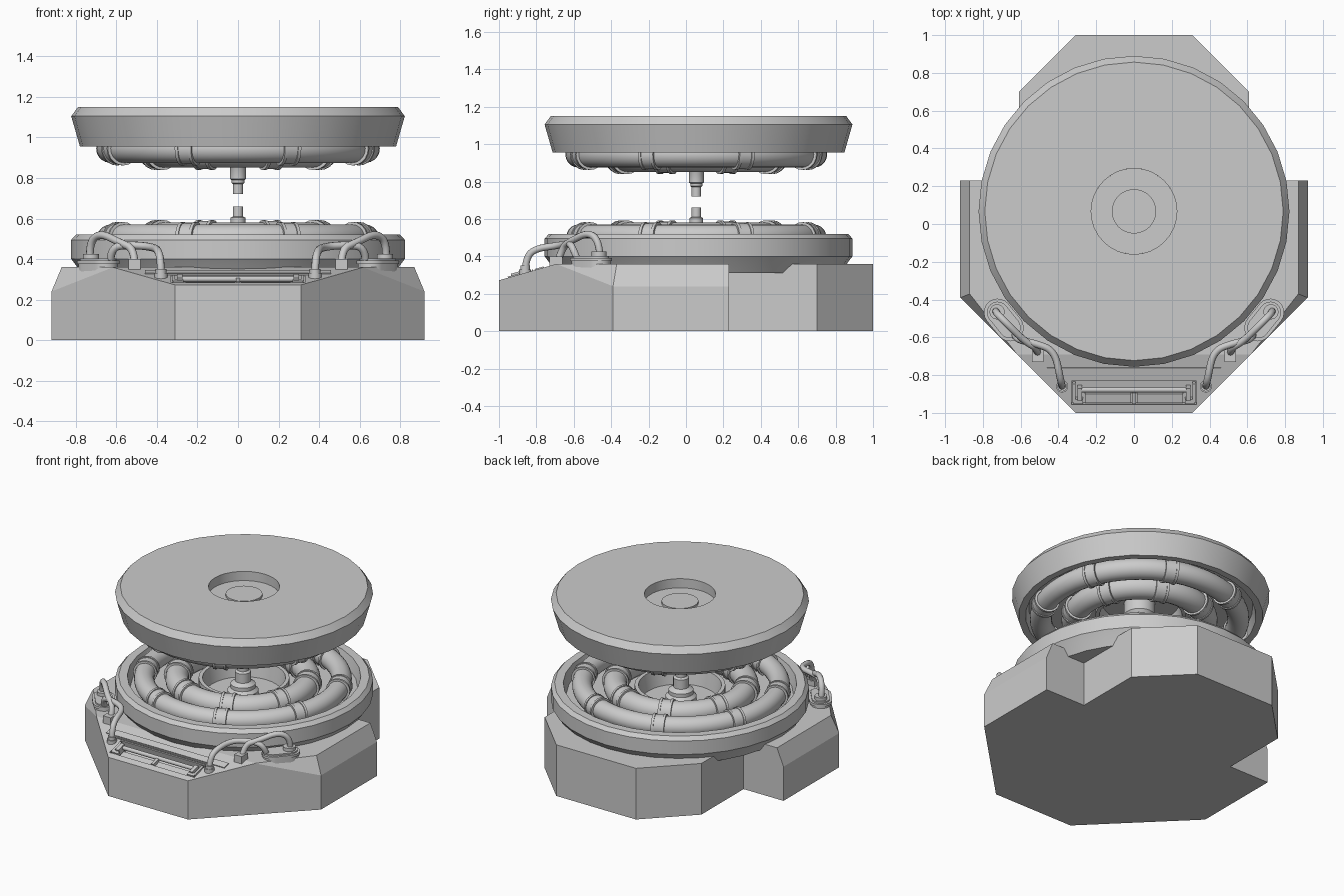
import bpy, bmesh, math
from mathutils import Matrix, Vector

if "Cube" in bpy.data.objects:
    bpy.data.objects.remove(bpy.data.objects["Cube"])

T = Matrix.Translation
DISC_Y, CORE_Y = 0.067, 0.055


def finish(bm, name, smooth=True):
    bmesh.ops.recalc_face_normals(bm, faces=bm.faces)
    me = bpy.data.meshes.new(name)
    bm.to_mesh(me)
    bm.free()
    ob = bpy.data.objects.new(name, me)
    bpy.context.collection.objects.link(ob)
    bpy.ops.object.select_all(action='DESELECT')
    ob.select_set(True)
    bpy.context.view_layer.objects.active = ob
    if smooth:
        bpy.ops.object.shade_smooth_by_angle(angle=math.radians(30))
    return ob


def lathe(name, profile, y, steps):
    bm = bmesh.new()
    vs = [bm.verts.new((r, y, z)) for r, z in profile]
    es = [bm.edges.new(p) for p in zip(vs, vs[1:])]
    bmesh.ops.spin(bm, geom=vs + es, cent=(0, y, 0), axis=(0, 0, 1),
                   angle=2 * math.pi, steps=steps)
    bmesh.ops.remove_doubles(bm, verts=bm.verts, dist=1e-4)
    return finish(bm, name)


def prism(bm, pts, z0, z1):
    face = bm.faces.new([bm.verts.new((x, y, z0)) for x, y in pts])
    ext = bmesh.ops.extrude_face_region(bm, geom=[face], use_keep_orig=True)
    up = [v for v in ext['geom'] if isinstance(v, bmesh.types.BMVert)]
    bmesh.ops.translate(bm, verts=up, vec=(0, 0, z1 - z0))


def box(bm, lo, hi, mat=Matrix()):
    c = [(a + b) / 2 for a, b in zip(lo, hi)]
    s = [b - a for a, b in zip(lo, hi)]
    bmesh.ops.create_cube(bm, size=1, matrix=mat @ T(c) @ Matrix.Diagonal((*s, 1)))


def cyl(bm, r, h, mat, seg=20):
    bmesh.ops.create_cone(bm, cap_ends=True, segments=seg, radius1=r, radius2=r,
                          depth=h, matrix=mat)


# base: notched octagon, sloped front and tapered side chamfers
half = [(0.31, -1), (0.92, -0.39), (0.92, 0.23), (0.61, 0.23), (0.61, 0.70), (0.31, 1)]
bm = bmesh.new()
prism(bm, half + [(-x, y) for x, y in reversed(half)], 0, 0.36)
ang = math.atan2(0.088, 0.31)
SLOPE = T((0, -1, 0.272)) @ Matrix.Rotation(ang, 4, 'X')
cuts = [(Vector((0, -1, 0.272)), Vector((0, -math.sin(ang), math.cos(ang))))]
for s in (-1, 1):
    a, b, c = (Vector((s * x, y, z)) for x, y, z in
               ((0.92, -0.39, 0.24), (0.87, -0.37, 0.36), (0.615, -0.695, 0.36)))
    n = (b - a).cross(c - a)
    cuts += [(a, Vector((s * 0.12, 0, 0.05))), (a, n if n.z > 0 else -n)]
for co, no in cuts:
    bmesh.ops.bisect_plane(bm, geom=bm.verts[:] + bm.edges[:] + bm.faces[:],
                           plane_co=co, plane_no=no.normalized(), clear_outer=True)
    bmesh.ops.holes_fill(bm, edges=bm.edges[:], sides=0)
base = finish(bm, "base", False)

# recess cut in the sloped front
bm = bmesh.new()
box(bm, (-0.33, 0.045, -0.045), (0.33, 0.175, 0.1), SLOPE)
cutter = finish(bm, "recess_cutter", False)
cutter.hide_render = True
bpy.context.view_layer.objects.active = base
mod = base.modifiers.new("recess", 'BOOLEAN')
mod.object, mod.operation, mod.solver = cutter, 'DIFFERENCE', 'EXACT'
bpy.ops.object.modifier_apply(modifier="recess")
bpy.data.objects.remove(cutter)

# latch inside the recess: split plates, bar, end lugs and centre ribs
bm = bmesh.new()
for s in (-1, 1):
    def sbox(x0, x1, y0, y1, z0, z1):
        box(bm, (min(s * x0, s * x1), y0, z0), (max(s * x0, s * x1), y1, z1), SLOPE)
    sbox(0.015, 0.26, 0.05, 0.10, -0.05, -0.012)
    sbox(0.0, 0.01, 0.05, 0.11, -0.05, 0.004)
    sbox(0.27, 0.32, 0.05, 0.075, -0.05, 0.006)
    sbox(0.275, 0.30, 0.07, 0.14, -0.05, 0.016)
    sbox(0.31, 0.325, 0.06, 0.16, -0.05, 0.006)
cyl(bm, 0.014, 0.6, SLOPE @ T((0, 0.125, -0.005)) @ Matrix.Rotation(math.pi / 2, 4, 'Y'))
finish(bm, "front_latch")

# raised trim strips behind the recess
bm = bmesh.new()
box(bm, (-0.37, 0.183, -0.01), (0.37, 0.19, 0.006), SLOPE)
box(bm, (-0.46, 0.20, -0.01), (0.46, 0.25, 0.006), SLOPE)
finish(bm, "front_trim", False)

# lower and upper discs
lathe("lower_disc", [(0, .31), (.76, .31), (.80, .37), (.823, .40), (.823, .495),
                     (.80, .52), (.745, .52), (.725, .44), (.29, .44), (.29, .51),
                     (.265, .51), (.245, .40), (0, .40)], DISC_Y, 32)
lathe("upper_disc", [(.227, 1.15), (.79, 1.15), (.823, 1.105), (.78, .955), (.735, .955),
                     (.715, 1.02), (.29, 1.02), (.29, .955), (.265, .955),
                     (.245, 1.05), (0, 1.05)], DISC_Y, 32).data
lathe("upper_recess", [(.227, 1.15), (.227, 1.085), (.117, 1.085), (.117, 1.10), (0, 1.10)],
      DISC_Y - 0.0, 48)

# electrode posts
lathe("lower_post", [(0, .39), (.10, .39), (.10, .43), (.08, .45), (.08, .475), (.05, .495),
                     (.05, .56), (.036, .57), (.036, .605), (.025, .61), (.025, .66),
                     (0, .66)], CORE_Y, 24)
lathe("upper_post", [(0, 1.06), (.10, 1.06), (.10, .96), (.085, .94), (.085, .89), (.05, .87),
                     (.04, .85), (.04, .795), (.032, .79), (.032, .775), (.025, .77),
                     (.025, .72), (0, .72)], CORE_Y, 24)


# pipe rings with eight ribbed collars each
def pipe_ring(name, R, r, z):
    n = 20
    prof = [(R + r * math.cos(i * 2 * math.pi / n), z + r * math.sin(i * 2 * math.pi / n))
            for i in range(n + 1)]
    lathe(name, prof, CORE_Y, 64)
    bm = bmesh.new()
    for k in range(8):
        m = (T((0, CORE_Y, 0)) @ Matrix.Rotation(math.radians(22.5 + 45 * k), 4, 'Z')
             @ T((R, 0, z)) @ Matrix.Rotation(math.pi / 2, 4, 'X'))
        cyl(bm, r + 0.007, 0.075, m)
        for d in (-0.035, 0.035):
            cyl(bm, r + 0.013, 0.016, m @ T((0, 0, d)))
    finish(bm, name + "_collars")


pipe_ring("lower_outer_pipe", 0.63, 0.065, 0.505)
pipe_ring("lower_inner_pipe", 0.42, 0.075, 0.505)
pipe_ring("upper_outer_pipe", 0.63, 0.07, 0.945)
pipe_ring("upper_inner_pipe", 0.42, 0.078, 0.93)


def cable(name, pts, r=0.019):
    cu = bpy.data.curves.new(name, 'CURVE')
    cu.dimensions, cu.bevel_depth, cu.bevel_resolution = '3D', r, 3
    sp = cu.splines.new('NURBS')
    sp.points.add(len(pts) - 1)
    for p, co in zip(sp.points, pts):
        p.co = (*co, 1)
    sp.use_endpoint_u, sp.order_u, sp.resolution_u = True, 3, 8
    bpy.context.collection.objects.link(bpy.data.objects.new(name, cu))


# connector blocks and cables on both front corners
for s, side in ((-1, "left"), (1, "right")):
    bm = bmesh.new()
    a = math.atan2(-0.08, -0.065)
    for grow, z0, z1 in ((0, .32, .375), (.008, .375, .392), (-.008, .392, .402)):
        pts = []
        for cx, cy, off in ((.722, -.468, math.pi), (.657, -.548, 0)):
            for i in range(11):
                t = a + off - math.pi / 2 + math.pi * i / 10
                rr = 0.065 + grow
                pts.append((s * (cx + rr * math.cos(t)), cy + rr * math.sin(t)))
        prism(bm, pts, z0, z1)
    cyl(bm, 0.04, 0.03, T((s * .725, -.465, .41)))
    box(bm, (s * .51 - .03, -.73, .33), (s * .51 + .03, -.66, .40))
    cyl(bm, 0.032, 0.03, T((s * .38, -.86, .315)))
    cyl(bm, 0.026, 0.05, T((s * .38, -.86, .325)))
    finish(bm, side + "_connector")
    cable(side + "_long_cable", [(s * x, y, z) for x, y, z in (
        (.63, -.58, .38), (.63, -.61, .46), (.53, -.63, .47), (.42, -.67, .46),
        (.39, -.82, .44), (.38, -.86, .37), (.38, -.86, .30))])
    cable(side + "_short_cable", [(s * x, y, z) for x, y, z in (
        (.73, -.46, .40), (.735, -.465, .48), (.68, -.52, .53), (.58, -.62, .48),
        (.51, -.66, .45), (.51, -.69, .36))])
